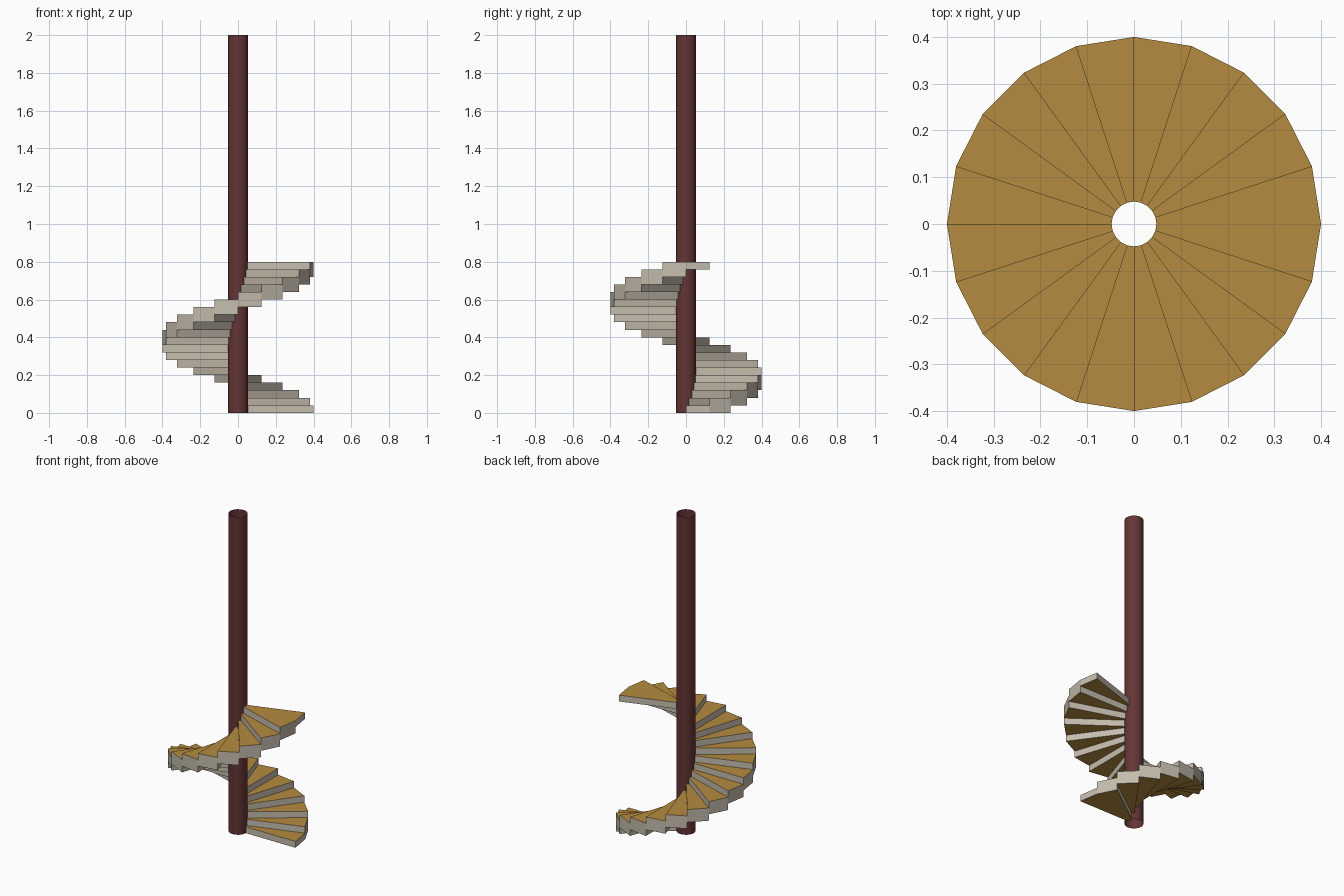
import bpy, bmesh, math

if "Cube" in bpy.data.objects:
    bpy.data.objects.remove(bpy.data.objects["Cube"])

def material(name, col):
    m = bpy.data.materials.new(name)
    m.diffuse_color = (*col, 1)
    m.use_nodes = True
    m.node_tree.nodes["Principled BSDF"].inputs["Base Color"].default_value = m.diffuse_color
    return m

wood = material("golden wood", (0.46, 0.26, 0.05))
stone = material("pale grey", (0.56, 0.51, 0.42))
maroon = material("dark red brown", (0.13, 0.035, 0.035))

STEPS, TURN, RISE = 20, math.radians(18), 0.04
R_IN, R_OUT = 0.048, 0.4

def add_object(name, bm, mats):
    bmesh.ops.recalc_face_normals(bm, faces=bm.faces)
    me = bpy.data.meshes.new(name)
    bm.to_mesh(me)
    bm.free()
    for m in mats:
        me.materials.append(m)
    ob = bpy.data.objects.new(name, me)
    bpy.context.collection.objects.link(ob)
    return ob

# Wedge steps: each spans two turn angles, so it overlaps the next one
def step(k):
    bm = bmesh.new()
    angles = [(k + i) * TURN for i in range(3)]
    outline = [(R_OUT, a) for a in angles] + [(R_IN, a) for a in reversed(angles)]
    base = bm.faces.new([bm.verts.new((r * math.cos(a), r * math.sin(a), k * RISE))
                         for r, a in outline])
    ext = bmesh.ops.extrude_face_region(bm, geom=[base], use_keep_orig=True)
    bmesh.ops.translate(bm, vec=(0, 0, RISE),
                        verts=[g for g in ext["geom"] if isinstance(g, bmesh.types.BMVert)])
    bm.normal_update()
    # wood on treads and undersides, grey around the edge
    for f in bm.faces:
        f.material_index = 0 if abs(f.normal.z) > 0.5 else 1
    add_object(f"step_{k + 1:02d}", bm, [wood, stone])

for k in range(STEPS):
    step(k)

# Central pole: open tube
bm = bmesh.new()
bmesh.ops.create_cone(bm, cap_ends=False, segments=24, radius1=0.054, radius2=0.054, depth=2)
bmesh.ops.translate(bm, vec=(0, 0, 1), verts=bm.verts)
for f in bm.faces:
    f.smooth = True
add_object("central_pole", bm, [maroon])
